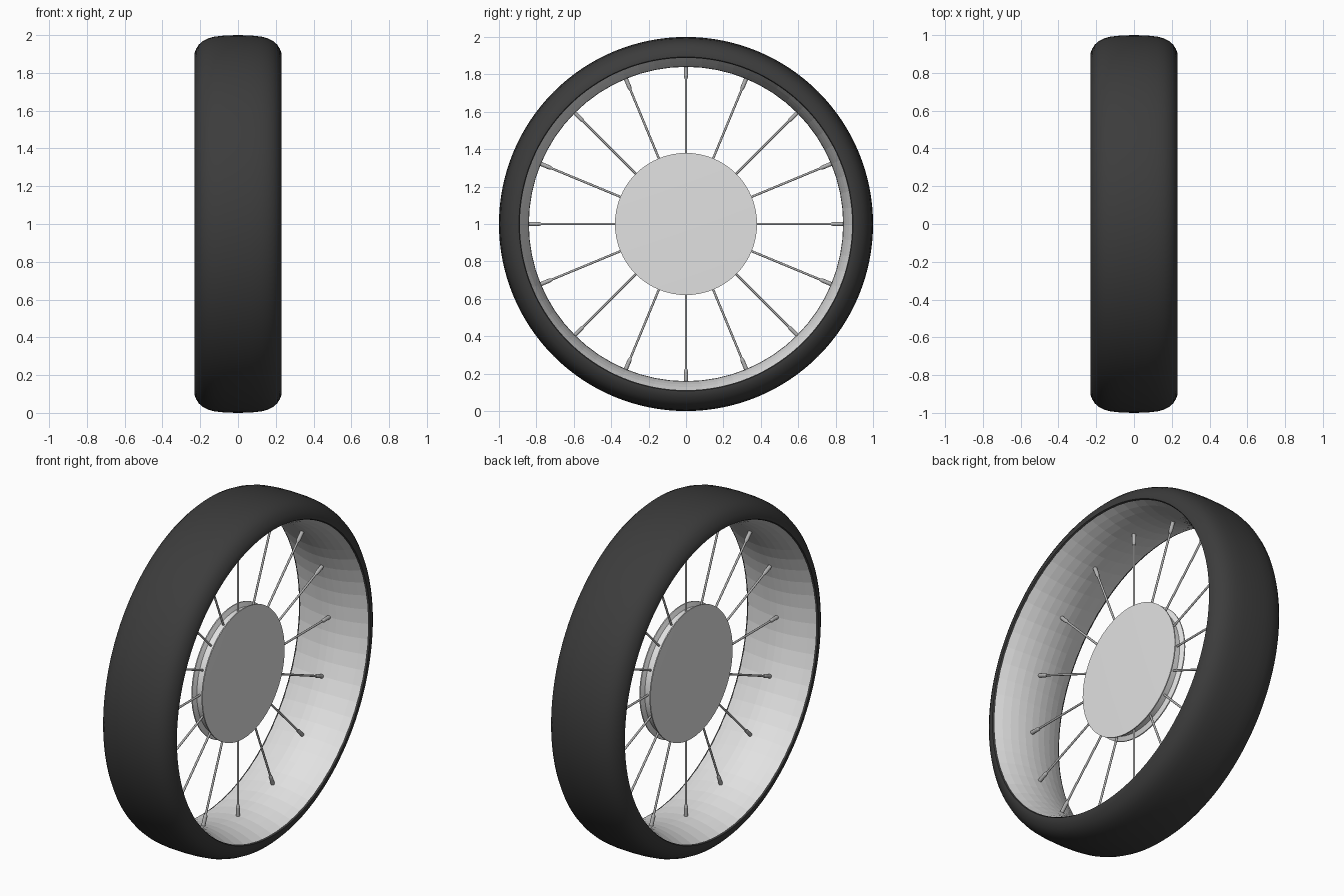
import bpy, bmesh, math
from mathutils import Matrix, Vector

if "Cube" in bpy.data.objects:
    bpy.data.objects.remove(bpy.data.objects["Cube"])

CENTRE = Vector((0, 0, 1))


def material(name, v):
    m = bpy.data.materials.new(name)
    m.diffuse_color = (v, v, v, 1)
    m.use_nodes = True
    m.node_tree.nodes["Principled BSDF"].inputs["Base Color"].default_value = m.diffuse_color
    return m


rubber = material("black rubber", 0.045)
silver = material("light silver", 0.76)
steel = material("spoke steel", 0.45)


def revolve(name, profile, mat, segments, closed=False, smooth=None):
    """Spin (x, radius) points about the wheel's x axis."""
    bm = bmesh.new()
    rings = []
    for x, r in profile:
        if r == 0:
            rings.append([bm.verts.new((x, 0, 1))] * segments)
        else:
            rings.append([bm.verts.new((x, r * math.sin(2 * math.pi * i / segments),
                                        1 + r * math.cos(2 * math.pi * i / segments)))
                          for i in range(segments)])
    pairs = list(zip(rings, rings[1:]))
    if closed:
        pairs.append((rings[-1], rings[0]))
    for a, b in pairs:
        for i in range(segments):
            j = (i + 1) % segments
            bm.faces.new(list(dict.fromkeys((a[i], a[j], b[j], b[i]))))
    bmesh.ops.recalc_face_normals(bm, faces=bm.faces)
    return finish(name, bm, mat, smooth)


def finish(name, bm, mat, smooth):
    me = bpy.data.meshes.new(name)
    bm.to_mesh(me)
    bm.free()
    me.materials.append(mat)
    ob = bpy.data.objects.new(name, me)
    bpy.context.collection.objects.link(ob)
    if smooth:
        bpy.ops.object.select_all(action='DESELECT')
        ob.select_set(True)
        bpy.context.view_layer.objects.active = ob
        bpy.ops.object.shade_smooth_by_angle(angle=math.radians(smooth))
    return ob


def rim_radius(x):
    return 0.84 + 0.05 * (abs(x) / 0.222) ** 2


# tyre: rounded tread, flat sides, hollow underside that sits on the rim
half = [(0.222, 0.888), (0.23, 0.893), (0.23, 0.905), (0.222, 0.927), (0.208, 0.949),
        (0.188, 0.968), (0.160, 0.982), (0.125, 0.992), (0.07, 0.998)]
tread = half + [(0, 1.0)] + [(-x, r) for x, r in reversed(half)]
under = [(x, rim_radius(x) + 0.012) for x in (-0.2, -0.1, 0, 0.1, 0.2)]
revolve("tyre", tread + under, rubber, 128, closed=True, smooth=50)

# rim: a band that bulges towards the hub
xs = [0.222 * (i / 5 - 1) for i in range(11)]
revolve("rim", [(x, rim_radius(x)) for x in xs]
        + [(x, rim_radius(x) + 0.008) for x in reversed(xs)], silver, 64, closed=True)

# hub: two shallow coned discs with a groove for the spokes
revolve("hub", [(0.044, 0), (0.036, 0.38), (0.030, 0.38), (0.018, 0.355),
                (-0.018, 0.355), (-0.030, 0.38), (-0.036, 0.38), (-0.044, 0)],
        silver, 64, smooth=30)


# spokes and their nipples, 16 around the hub
def radial_set(name, r0, r1, rad0, rad1):
    bm = bmesh.new()
    for i in range(16):
        m = (Matrix.Translation(CENTRE) @ Matrix.Rotation(i * math.pi / 8, 4, 'X')
             @ Matrix.Translation((0, 0, (r0 + r1) / 2)))
        bmesh.ops.create_cone(bm, cap_ends=True, segments=12, radius1=rad0,
                              radius2=rad1, depth=r1 - r0, matrix=m)
    finish(name, bm, steel, 40)


radial_set("spokes", 0.345, 0.80, 0.006, 0.006)
radial_set("spoke_nipple_tapers", 0.775, 0.79, 0.007, 0.011)
radial_set("spoke_nipples", 0.79, 0.842, 0.011, 0.011)
